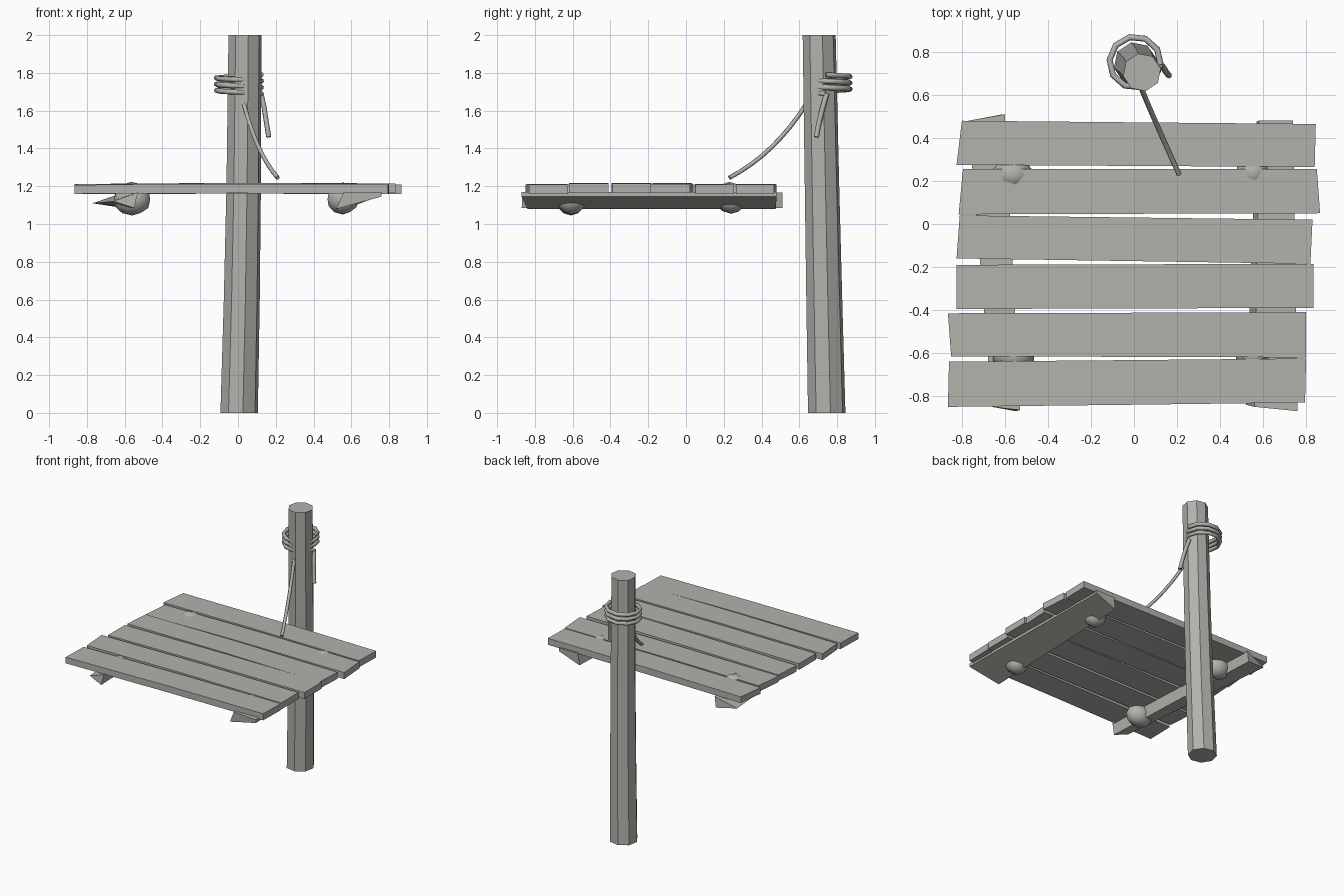
import bpy, bmesh, math
from mathutils import Vector

if "Cube" in bpy.data.objects:
    bpy.data.objects.remove(bpy.data.objects["Cube"])

# One plain weathered grey for everything
grey = bpy.data.materials.new("weathered grey")
grey.diffuse_color = (0.45, 0.443, 0.415, 1)
grey.use_nodes = True
grey.node_tree.nodes["Principled BSDF"].inputs["Base Color"].default_value = grey.diffuse_color


def mesh_object(name, bm, smooth=False):
    bmesh.ops.recalc_face_normals(bm, faces=bm.faces)
    me = bpy.data.meshes.new(name)
    bm.to_mesh(me)
    bm.free()
    me.materials.append(grey)
    ob = bpy.data.objects.new(name, me)
    bpy.context.collection.objects.link(ob)
    if smooth:
        bpy.ops.object.select_all(action='DESELECT')
        ob.select_set(True)
        bpy.context.view_layer.objects.active = ob
        bpy.ops.object.shade_smooth_by_angle(angle=math.radians(35))
    return ob


def loft(name, sections):
    """Skin a list of matching closed sections and cap both ends."""
    bm = bmesh.new()
    rings = [[bm.verts.new(p) for p in s] for s in sections]
    n = len(rings[0])
    for a, b in zip(rings, rings[1:]):
        for i in range(n):
            bm.faces.new((a[i], a[(i + 1) % n], b[(i + 1) % n], b[i]))
    bm.faces.new(rings[0])
    bm.faces.new(rings[-1])
    return mesh_object(name, bm)


def rope(name, points, radius, smooth_path=False):
    cu = bpy.data.curves.new(name, 'CURVE')
    cu.dimensions = '3D'
    cu.bevel_depth = radius
    cu.bevel_resolution = 1
    cu.use_fill_caps = True
    sp = cu.splines.new('POLY')
    sp.points.add(len(points) - 1)
    for p, co in zip(sp.points, points):
        p.co = (*co, 1)
    cu.materials.append(grey)
    ob = bpy.data.objects.new(name, cu)
    bpy.context.collection.objects.link(ob)
    return ob


# Leaning eight-sided post
post = [(0, 0.006, 0.745, 0.101), (0.6, 0.02, 0.732, 0.097),
        (1.2, 0.03, 0.72, 0.093), (2, 0.037, 0.705, 0.089)]
loft("post", [[(cx + r * math.cos(math.tau * (i + 0.25) / 8),
                cy + r * math.sin(math.tau * (i + 0.25) / 8), z)
               for i in range(8)] for z, cx, cy, r in post])

# Uneven planks: left end x, y back, y front; right end x, y back, y front; lift
planks = [
    (-0.80, -0.825, 0.48, 0.275, 0.845, 0.84, 0.465, 0.265, 0.0),
    (-0.795, -0.815, 0.255, 0.045, 0.85, 0.865, 0.255, 0.05, -0.002),
    (-0.81, -0.825, 0.04, -0.16, 0.83, 0.82, 0.02, -0.185, 0.003),
    (-0.825, -0.825, -0.19, -0.395, 0.835, 0.835, -0.185, -0.39, 0.005),
    (-0.865, -0.85, -0.415, -0.615, 0.80, 0.80, -0.41, -0.62, 0.004),
    (-0.86, -0.865, -0.64, -0.85, 0.80, 0.795, -0.625, -0.83, 0.0),
]
for k, (lb, lf, ylb, ylf, rb, rf, yrb, yrf, dz) in enumerate(planks):
    def cut(xb, xf, yb, yf, z0, z1):
        return [(xb, yb, z0 + dz), (xb, yb, z1 + dz),
                (xf, yf, z1 + dz), (xf, yf, z0 + dz)]
    loft(f"plank_{k + 1}", [
        cut(lb, lf, ylb, ylf, 1.16, 1.207),
        cut(0, 0, (ylb + yrb) / 2, (ylf + yrf) / 2, 1.163, 1.213),
        cut(rb, rf, yrb, yrf, 1.16, 1.21)])

# Wedge-shaped split beams under the planks
loft("left_beam", [
    [(-0.66, -0.85, 1.12), (-0.53, -0.865, 1.168), (-0.55, -0.87, 1.085)],
    [(-0.77, 0.48, 1.11), (-0.60, 0.51, 1.168), (-0.61, 0.51, 1.085)]])
loft("right_beam", [
    [(0.52, -0.84, 1.08), (0.76, -0.87, 1.145), (0.76, -0.87, 1.17), (0.56, -0.85, 1.17)],
    [(0.57, 0.475, 1.08), (0.74, 0.48, 1.145), (0.74, 0.48, 1.17), (0.58, 0.48, 1.17)]])

# Rounded peg lumps through the beams
pegs = [("back_left_peg", -0.565, 0.23, 1.14, 0.095),
        ("back_right_peg", 0.555, 0.24, 1.137, 0.08),
        ("front_left_peg", -0.56, -0.61, 1.128, 0.1),
        ("front_right_peg", 0.555, -0.605, 1.133, 0.085)]
for name, x, y, z, r in pegs:
    bm = bmesh.new()
    bmesh.ops.create_icosphere(bm, subdivisions=2, radius=1)
    for v in bm.verts:
        v.co = Vector((x + v.co.x * r, y + v.co.y * 0.08, z + v.co.z * 0.083))
    mesh_object(name, bm, True)

# Rope coiled three times around the post
coil = []
for i in range(31):
    a = math.tau * i / 10 - 0.1
    coil.append((0.005 + 0.119 * math.cos(a), 0.752 + 0.119 * math.sin(a),
                 1.79 - 0.1 * i / 30))
rope("rope_coil", coil, 0.0145)

# Short loose end, and the long hanging end curving forward
rope("rope_tail", [(0.122, 0.745, 1.69), (0.138, 0.725, 1.62),
                   (0.15, 0.705, 1.54), (0.163, 0.69, 1.46)], 0.014)
p0, p1, p2 = Vector((0.03, 0.64, 1.64)), Vector((0.1, 0.47, 1.37)), Vector((0.21, 0.23, 1.245))
rope("rope_hanging", [p0 * (1 - t) ** 2 + p1 * 2 * t * (1 - t) + p2 * t * t
                      for t in [i / 8 for i in range(9)]], 0.012)
